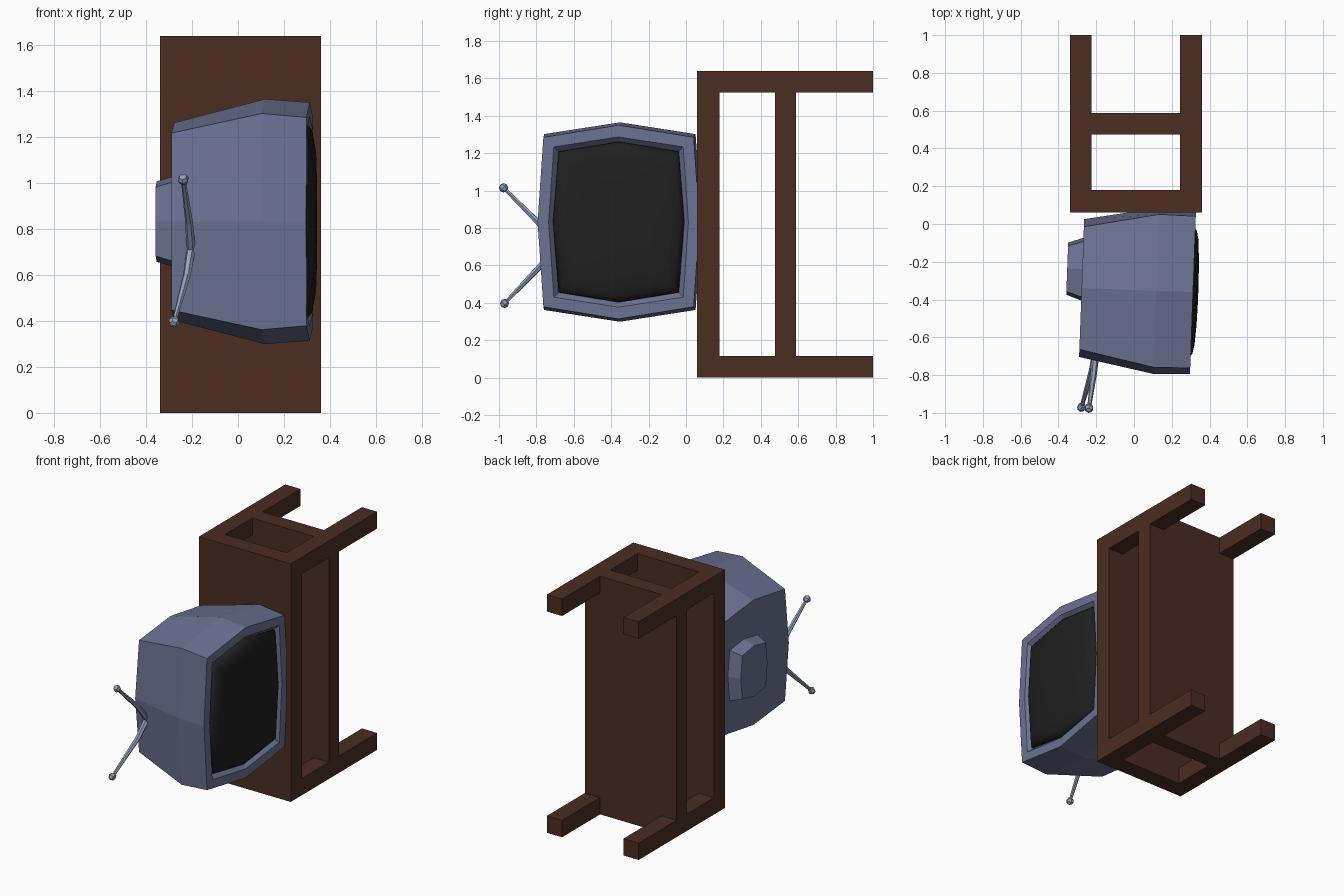
import bpy, bmesh, math
from mathutils import Matrix, Vector

if "Cube" in bpy.data.objects:
    bpy.data.objects.remove(bpy.data.objects["Cube"])


def material(name, rgb):
    m = bpy.data.materials.new(name)
    m.diffuse_color = (*rgb, 1)
    m.use_nodes = True
    m.node_tree.nodes["Principled BSDF"].inputs["Base Color"].default_value = m.diffuse_color
    return m


WOOD = material("dark wood", (0.070, 0.026, 0.016))
CASE = material("slate blue casing", (0.150, 0.172, 0.290))
GLASS = material("black glass", (0.014, 0.014, 0.014))
METAL = material("pale blue metal", (0.300, 0.370, 0.520))

# The set is turned slightly about the vertical axis
TV = Matrix.Translation((0.0175, -0.35, 0.832)) @ Matrix.Rotation(math.radians(-2.1), 4, 'Z')


def finish(name, bm, mat):
    bmesh.ops.recalc_face_normals(bm, faces=bm.faces)
    me = bpy.data.meshes.new(name)
    bm.to_mesh(me)
    bm.free()
    me.materials.append(mat)
    ob = bpy.data.objects.new(name, me)
    bpy.context.collection.objects.link(ob)
    return ob


def box(name, lo, hi, mat):
    bm = bmesh.new()
    bmesh.ops.create_cube(bm, size=1)
    lo, hi = Vector(lo), Vector(hi)
    for v in bm.verts:
        v.co = (lo + hi) / 2 + v.co * (hi - lo)
    return finish(name, bm, mat)


def outline(x, cy, cz, ay, az, oy=0):
    """Eight-point bulged rectangle: corners (cy, cz), mid-side points ay, az."""
    pts = [(cy, cz), (0, az), (-cy, cz), (-ay, 0), (-cy, -cz), (0, -az), (cy, -cz), (ay, 0)]
    return [(x, y + oy, z) for y, z in pts]


def loft(name, rings, mat):
    bm = bmesh.new()
    loops = [[bm.verts.new(TV @ Vector(p)) for p in ring] for ring in rings]
    for a, b in zip(loops, loops[1:]):
        for i in range(8):
            j = (i + 1) % 8
            bm.faces.new((a[i], a[j], b[j], b[i]))
    bm.faces.new(loops[0])
    bm.faces.new(loops[-1])
    return finish(name, bm, mat)


# Table: top board, lower shelf board and four legs
X0, X1, Z1, T = -0.34, 0.36, 1.64, 0.116
box("table_top", (X0, 0.06, 0), (X1, 0.18, Z1), WOOD)
box("table_shelf", (X0, 0.475, T), (X1, 0.587, Z1 - T), WOOD)
box("table_shelf_core", (X0 + T, 0.475, 0), (X1 - T, 0.587, Z1), WOOD)
for i, x in enumerate((X0, X1 - T)):
    for j, z in enumerate((0, Z1 - T)):
        box(f"table_leg_{i}{j}", (x, 0.18, z), (x + T, 1.0, z + T), WOOD)

# Casing: back, widest ring, front rim, then the recess for the screen
F = 0.295
loft("television_casing", [
    outline(-0.295, 0.325, 0.385, 0.365, 0.430),
    outline(0.100, 0.405, 0.470, 0.440, 0.533),
    outline(F, 0.402, 0.453, 0.433, 0.518),
    outline(F, 0.346, 0.402, 0.374, 0.455),
    outline(F - 0.03, 0.322, 0.377, 0.352, 0.430),
], CASE)

# Domed screen
screen = loft("television_screen", [
    outline(F + d, 0.322 * s, 0.377 * s, 0.352 * s, 0.430 * s)
    for s, d in ((1, -0.032), (0.995, -0.015), (0.93, 0.008), (0.8, 0.018), (0.5, 0.025), (0.15, 0.028))
], GLASS)
for p in screen.data.polygons:
    p.use_smooth = True

# Tube housing on the back
loft("back_housing", [
    outline(-0.29, 0.148, 0.175, 0.168, 0.200, 0.1),
    outline(-0.375, 0.122, 0.150, 0.138, 0.175, 0.1),
], CASE)

# Pair of bent, tapering aerial rods with knobs
rods = {
    "upper": [(-0.203, -0.69, 0.70), (-0.213, -0.79, 0.83), (-0.238, -0.975, 1.015)],
    "lower": [(-0.203, -0.69, 0.72), (-0.222, -0.775, 0.60), (-0.278, -0.97, 0.397)],
}
for side, pts in rods.items():
    cu = bpy.data.curves.new(f"aerial_rod_{side}", 'CURVE')
    cu.dimensions = '3D'
    cu.bevel_depth = 0.01
    cu.bevel_resolution = 1
    cu.use_fill_caps = True
    sp = cu.splines.new('POLY')
    sp.points.add(len(pts) - 1)
    for p, co, r in zip(sp.points, pts, (2.0, 1.7, 1.0)):
        p.co = (*co, 1)
        p.radius = r
    sp.use_smooth = False
    cu.materials.append(METAL)
    ob = bpy.data.objects.new(f"aerial_rod_{side}", cu)
    bpy.context.collection.objects.link(ob)
    bpy.ops.object.select_all(action='DESELECT')
    ob.select_set(True)
    bpy.context.view_layer.objects.active = ob
    bpy.ops.object.convert(target='MESH')

    bm = bmesh.new()
    direction = Vector(pts[2]) - Vector(pts[1])
    turn = direction.to_track_quat('Z', 'Y').to_matrix().to_4x4()
    bmesh.ops.create_uvsphere(bm, u_segments=6, v_segments=4, radius=0.025,
                              matrix=Matrix.Translation(pts[2]) @ turn)
    finish(f"aerial_knob_{side}", bm, METAL)
